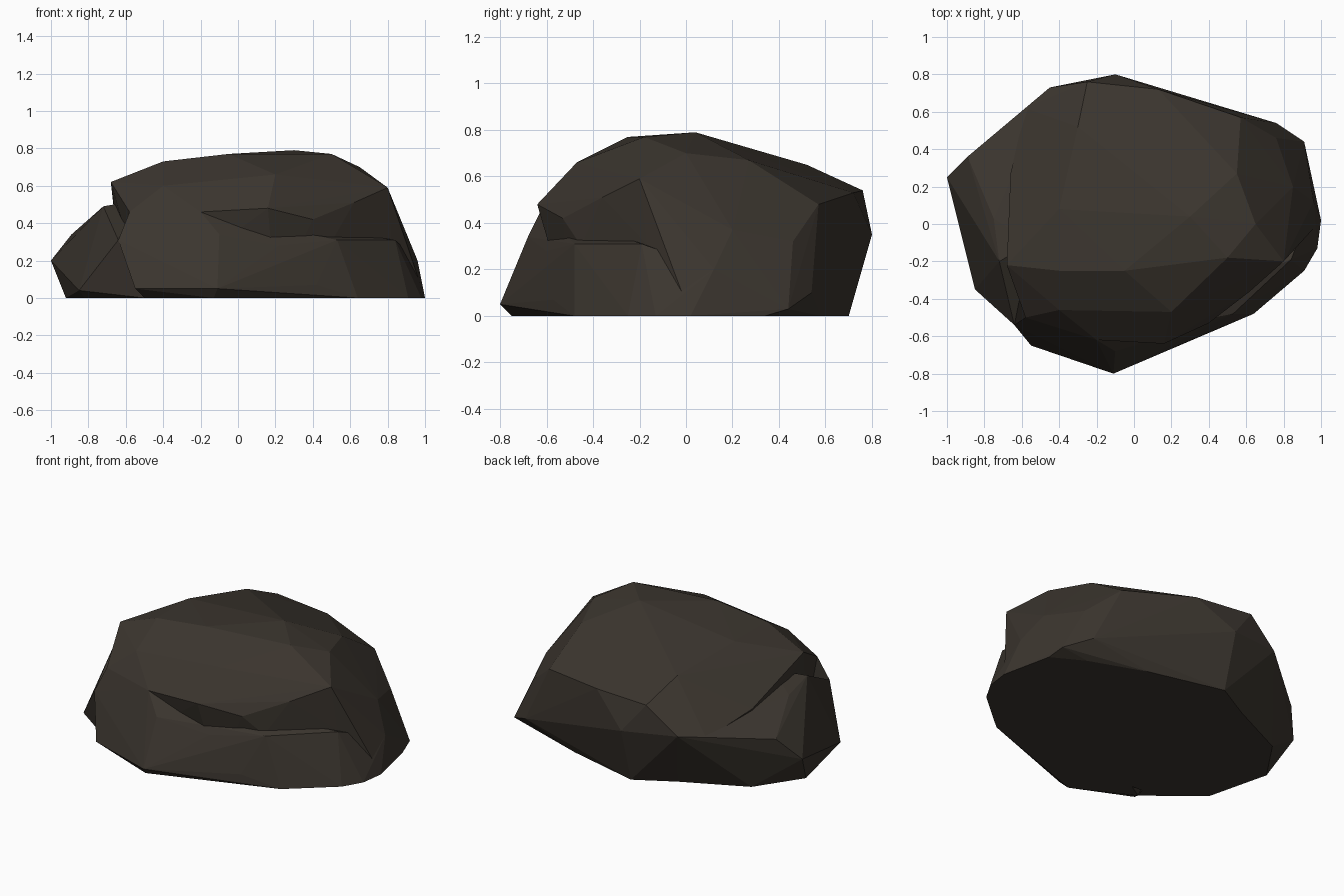
import bpy
import bmesh

default_cube = bpy.data.objects.get("Cube")
if default_cube:
    bpy.data.objects.remove(default_cube, do_unlink=True)

# Dark brown stone
stone = bpy.data.materials.new("dark_brown_stone")
stone.use_nodes = True
colour = (0.044, 0.036, 0.028, 1)
stone.diffuse_color = colour
shader = stone.node_tree.nodes["Principled BSDF"]
shader.inputs["Base Color"].default_value = colour
shader.inputs["Roughness"].default_value = 0.9


def boulder(name, *groups):
    """Make a faceted convex lump around a few corner points."""
    bm = bmesh.new()
    for group in groups:
        for point in group:
            bm.verts.new(point)
    hull = bmesh.ops.convex_hull(bm, input=bm.verts)
    spare = {v for v in hull["geom_interior"] + hull["geom_unused"]
             if isinstance(v, bmesh.types.BMVert)}
    bmesh.ops.delete(bm, geom=list(spare), context="VERTS")
    bmesh.ops.recalc_face_normals(bm, faces=bm.faces)
    mesh = bpy.data.meshes.new(name)
    bm.to_mesh(mesh)
    bm.free()
    mesh.materials.append(stone)
    part = bpy.data.objects.new(name, mesh)
    bpy.context.collection.objects.link(part)
    return part


def on_ground(*outline):
    return [(x, y, 0) for x, y in outline]


# Corners where neighbouring lumps meet without a step
back_corner = [(-.45, .73, .38), (-.58, .62, .36)]
front_seam = [(-.2, -.62, .46), (-.58, -.5, .46)]
side_seam = [(.96, .12, .2)] + on_ground((.93, .34), (1, .02))

# Main mass: crown, overhanging brow, waist and foot
crown = [(.3, .04, .79), (.5, -.18, .77), (-.05, -.25, .77), (-.4, -.25, .73),
         (-.4, .08, .73), (.65, 0, .7), (.55, .27, .67), (-.3, .52, .65),
         (.2, -.47, .66), (-.4, -.46, .6), (-.68, -.22, .62)]
brow = [(-.66, .27, .44), (-.25, .76, .54), (.13, .72, .53), (.57, .57, .48),
        (.8, -.2, .59), (.62, -.36, .51), (.4, -.53, .42), (.16, -.64, .48)]
waist = [(-.1, .8, .35), (.76, .54, .1), (.76, .46, .32), (.91, .44, .03),
         (.85, .2, .37), (.82, -.17, .31), (.5, -.45, .3)]
foot = on_ground((.73, .45), (.38, .58), (-.1, .7), (-.6, .42),
                 (-.5, -.5), (.2, -.5), (.75, -.2))
rock = boulder("rock", crown, brow, waist, foot,
               back_corner, front_seam, side_seam)

# Ledge along the front, fading into the main mass at both ends
ledge_top = [(.84, -.19, .31), (.53, -.48, .31), (.22, -.6, .28),
             (-.1, -.68, .34), (-.64, -.54, .31)]
ledge_lip = [(-.11, -.8, .05), (-.55, -.65, .05), (.42, -.57, .07)]
ledge_foot = on_ground((-.5, -.56), (-.13, -.75), (.41, -.55), (.64, -.48),
                       (.91, -.25), (.98, -.13))
ledge = boulder("front_ledge", ledge_top, ledge_lip, ledge_foot,
                front_seam, side_seam)

# Low shoulder wrapping the -x side and its back corner
shoulder_top = [(-1, .25, .2), (-.89, .36, .34), (-.75, .03, .46),
                (-.7, .49, .36), (-.64, -.54, .31), (-.72, -.2, .49),
                (-.55, -.1, .52), (-.85, -.35, .04)]
shoulder_foot = on_ground((-.92, .1), (-.82, -.3), (-.73, .38),
                          (-.5, -.56), (-.1, .68))
shoulder = boulder("side_shoulder", shoulder_top, shoulder_foot, back_corner)

# Fuse the lumps into a single faceted rock
bpy.context.view_layer.objects.active = rock
for lump in (ledge, shoulder):
    fuse = rock.modifiers.new("fuse", "BOOLEAN")
    fuse.operation = "UNION"
    fuse.solver = "EXACT"
    fuse.object = lump
    bpy.ops.object.modifier_apply(modifier=fuse.name)
    bpy.data.objects.remove(lump, do_unlink=True)
